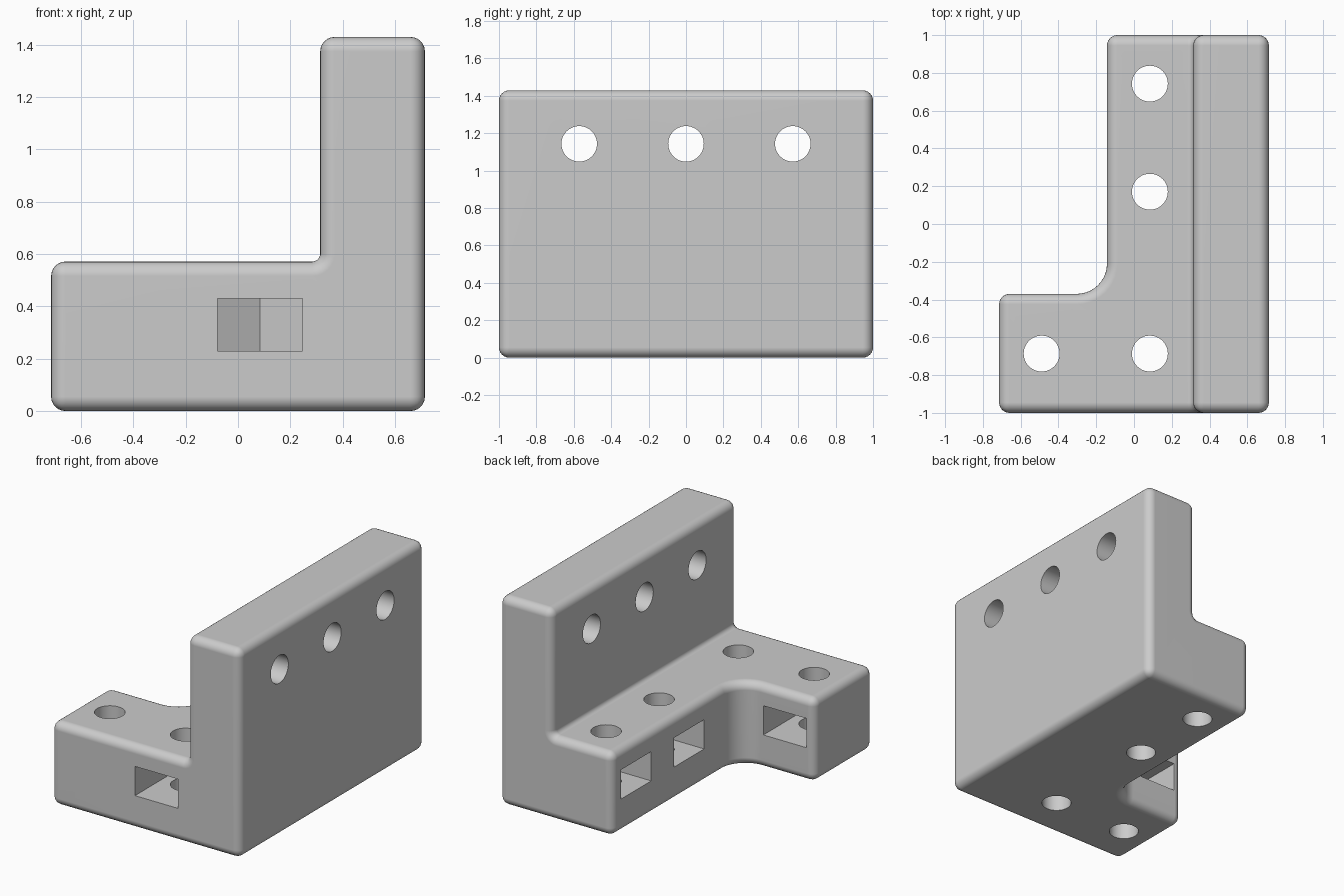
import bpy, bmesh
from math import cos, sin, pi, radians
from mathutils import Matrix

if "Cube" in bpy.data.objects:
    bpy.data.objects.remove(bpy.data.objects["Cube"], do_unlink=True)


def arc(cx, cy, r, a0, a1, n):
    """Points of an arc, angles in degrees."""
    steps = [radians(a0 + (a1 - a0) * i / n) for i in range(n + 1)]
    return [(cx + r * cos(a), cy + r * sin(a)) for a in steps]


def prism(name, outline, depth, matrix):
    """Extrude an outline from z = 0 to depth, then place it."""
    bm = bmesh.new()
    face = bm.faces.new([bm.verts.new((x, y, 0)) for x, y in outline])
    ext = bmesh.ops.extrude_face_region(bm, geom=[face])
    verts = [v for v in ext["geom"] if isinstance(v, bmesh.types.BMVert)]
    bmesh.ops.translate(bm, verts=verts, vec=(0, 0, depth))
    bmesh.ops.transform(bm, matrix=matrix, verts=bm.verts[:])
    bmesh.ops.recalc_face_normals(bm, faces=bm.faces[:])
    mesh = bpy.data.meshes.new(name)
    bm.to_mesh(mesh)
    bm.free()
    obj = bpy.data.objects.new(name, mesh)
    bpy.context.collection.objects.link(obj)
    return obj


def cut(obj, cutter):
    mod = obj.modifiers.new(cutter.name, 'BOOLEAN')
    mod.operation = 'DIFFERENCE'
    mod.solver = 'EXACT'
    mod.object = cutter
    cutter.hide_render = True
    cutters.append(cutter)


cutters = []
BASE_TOP, TOP, HALF_X, WALL_X, LEG_X, FOOT_Y = 0.571, 1.429, 0.714, 0.314, -0.143, -0.37

# Bracket body: L-shaped side profile with a small fillet, extruded along y
profile = [(-HALF_X, 0), (HALF_X, 0), (HALF_X, TOP), (WALL_X, TOP)]
profile += arc(WALL_X - 0.03, BASE_TOP + 0.03, 0.03, 0, -90, 6)
profile += [(-HALF_X, BASE_TOP)]
bracket = prism("corner_bracket", profile, 2,
                Matrix.Translation((0, 1, 0)) @ Matrix.Rotation(pi / 2, 4, 'X'))

# Notch leaves the front foot, with a rounded inner corner
r = 0.16
notch = [(-1, FOOT_Y)] + arc(LEG_X - r, FOOT_Y + r, r, -90, 0, 10)
notch += [(LEG_X, 1.2), (-1, 1.2)]
cut(bracket, prism("notch_cutter", notch, 1, Matrix.Translation((0, 0, -0.2))))

# Rounded outer edges
bevel = bracket.modifiers.new("rounded_edges", 'BEVEL')
bevel.width = 0.055
bevel.segments = 6
bevel.limit_method = 'ANGLE'
bevel.angle_limit = radians(40)
bevel.use_clamp_overlap = False

# Screw holes through the wall
circle = arc(0, 0, 0.095, 0, 352.5, 47)
for y in (-0.571, 0, 0.571):
    cut(bracket, prism("wall_hole_cutter", circle, 0.8,
                       Matrix.Translation((0.1, y, 1.143)) @ Matrix.Rotation(pi / 2, 4, 'Y')))

# Screw holes through the base, each with a pointed nut slot opening sideways
slot = [(-0.163, -0.42), (0.163, -0.42), (0.163, 0.094), (0, 0.188), (-0.163, 0.094)]
for x, y, turn in ((0.084, 0.743, -90), (0.084, 0.171, -90),
                   (0.084, -0.686, 0), (-0.489, -0.686, 180)):
    cut(bracket, prism("base_hole_cutter", circle, 0.8, Matrix.Translation((x, y, -0.1))))
    cut(bracket, prism("nut_slot_cutter", slot, 0.2,
                       Matrix.Translation((x, y, 0.23)) @ Matrix.Rotation(radians(turn), 4, 'Z')))

# Bake the cuts and drop the cutters
deps = bpy.context.evaluated_depsgraph_get()
baked = bpy.data.meshes.new_from_object(bracket.evaluated_get(deps))
bracket.modifiers.clear()
bracket.data = baked
for c in cutters:
    bpy.data.objects.remove(c, do_unlink=True)

# Plain grey finish
grey = bpy.data.materials.new("light_grey")
grey.use_nodes = True
colour = (0.6, 0.6, 0.6, 1)
grey.diffuse_color = colour
grey.node_tree.nodes["Principled BSDF"].inputs["Base Color"].default_value = colour
baked.materials.clear()
baked.materials.append(grey)

# Smooth rounds, sharp hole rims, flat large faces
for o in bpy.context.selected_objects:
    o.select_set(False)
bracket.select_set(True)
bpy.context.view_layer.objects.active = bracket
bpy.ops.object.shade_smooth_by_angle(angle=radians(30))
weighted = bracket.modifiers.new("even_shading", 'WEIGHTED_NORMAL')
weighted.keep_sharp = True
